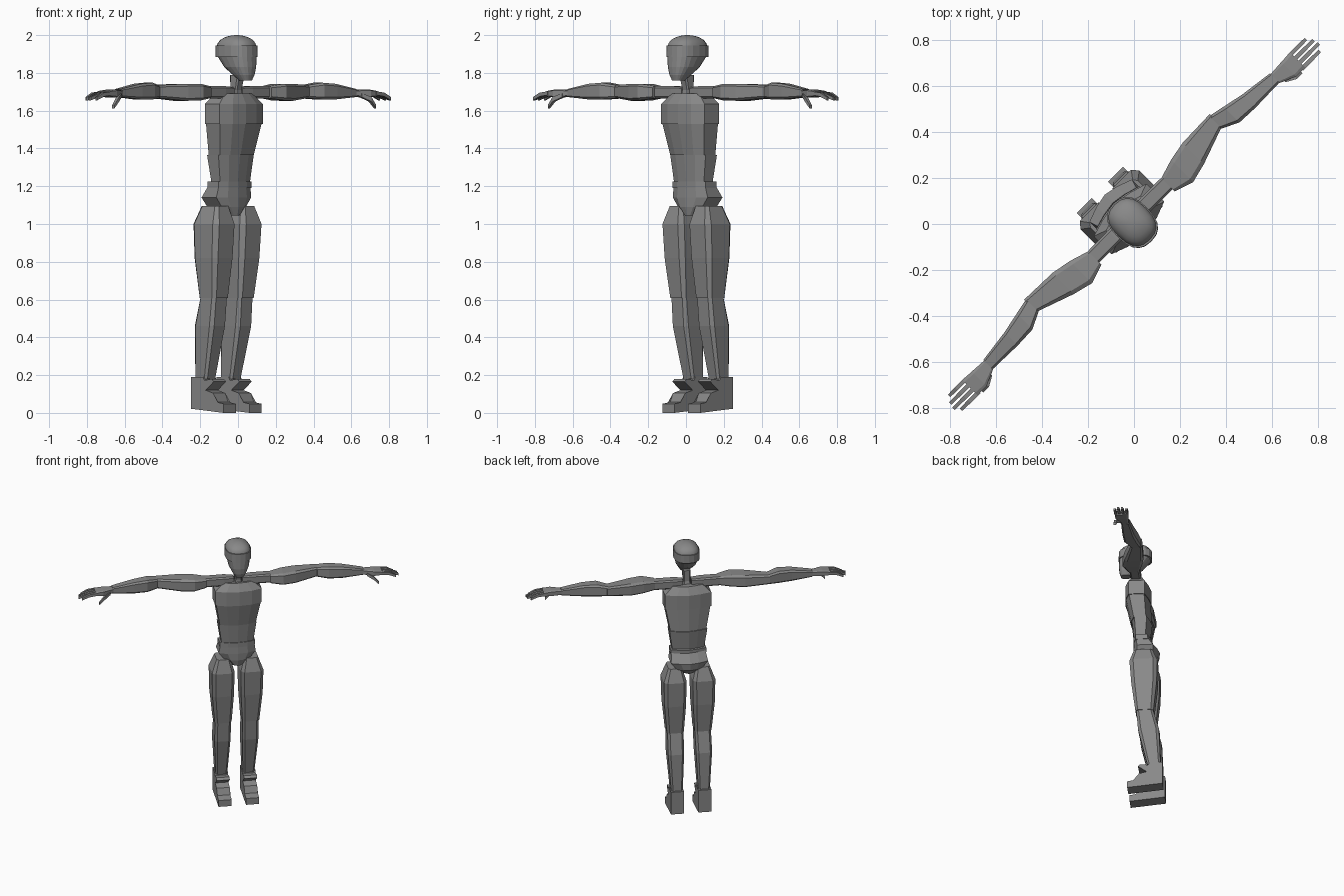
import bpy, bmesh, math

cube = bpy.data.objects.get("Cube")
if cube:
    bpy.data.objects.remove(cube)

grey = bpy.data.materials.new("mid_grey")
grey.use_nodes = True
grey.diffuse_color = (0.25, 0.25, 0.25, 1)
grey.node_tree.nodes["Principled BSDF"].inputs["Base Color"].default_value = (0.25, 0.25, 0.25, 1)
grey.node_tree.nodes["Principled BSDF"].inputs["Roughness"].default_value = 0.8

TURN = math.radians(45)   # the whole figure stands turned

# Unit cross-sections, from -1 to 1 on both axes
SQUARE = [(-1, -1), (1, -1), (1, 1), (-1, 1)]
C = 0.72
CHAMFER = [(-C, -1), (C, -1), (1, -C), (1, C), (C, 1), (-C, 1), (-1, C), (-1, -C)]
TORSO = [(0, -1), (0.55, -0.9), (1, -0.6), (1, 0.6), (0.5, 0.86),
         (0, 1), (-0.5, 0.86), (-1, 0.6), (-1, -0.6), (-0.55, -0.9)]
ROUND = [(math.cos(i * math.tau / 20), math.sin(i * math.tau / 20)) for i in range(20)]
# Rounded square for the skull
SKULL = [(math.copysign(abs(x) ** 0.8, x), math.copysign(abs(y) ** 0.8, y)) for x, y in ROUND]


def finish(name, bm, mirror):
    bmesh.ops.recalc_face_normals(bm, faces=bm.faces)
    mesh = bpy.data.meshes.new(name)
    bm.to_mesh(mesh)
    bm.free()
    mesh.materials.append(grey)
    obj = bpy.data.objects.new(name, mesh)
    bpy.context.collection.objects.link(obj)
    obj.rotation_euler.z = TURN
    if mirror:
        obj.modifiers.new("Mirror", "MIRROR")
        obj.modifiers["Mirror"].use_mirror_merge = False
    return obj


def loft(name, shape, sections, along="Z", mirror=False):
    """Skin sections (position, a_min, a_max, b_min, b_max) along an axis."""
    bm = bmesh.new()
    rings = []
    for t, a0, a1, b0, b1 in sections:
        ring = []
        for p, q in shape:
            a = (a0 + a1) / 2 + p * (a1 - a0) / 2
            b = (b0 + b1) / 2 + q * (b1 - b0) / 2
            ring.append(bm.verts.new((a, b, t) if along == "Z" else (t, a, b)))
        rings.append(ring)
    n = len(shape)
    for low, high in zip(rings, rings[1:]):
        for i in range(n):
            j = (i + 1) % n
            bm.faces.new((low[i], low[j], high[j], high[i]))
    bm.faces.new(rings[0])
    bm.faces.new(rings[-1])
    return finish(name, bm, mirror)


def centred(name, shape, sections):
    """Loft symmetric about x = 0 from (z, half_width, front, back)."""
    return loft(name, shape, [(z, -w, w, f, b) for z, w, f, b in sections])


# Torso
centred("chest", TORSO, [(1.53, .162, -.06, .122), (1.635, .162, -.06, .122), (1.69, .105, -.03, .09)])
centred("ribs", TORSO, [(1.365, .126, -.02, .122), (1.53, .156, -.055, .118)])
centred("abdomen", TORSO, [(1.225, .112, .0, .11), (1.365, .132, -.014, .128)])
centred("waistband", TORSO, [(1.19, .124, -.005, .13), (1.225, .124, -.005, .13)])
centred("pelvis", TORSO, [(1.045, .035, .005, .13), (1.09, .09, -.005, .175),
                          (1.14, .13, -.005, .18), (1.215, .116, .0, .12)])

# Head and neck
centred("neck", CHAMFER, [(1.66, .035, -.015, .055), (1.71, .024, -.01, .04), (1.79, .026, -.03, .04)])
centred("face", SKULL, [(1.76, .03, -.09, -.025), (1.79, .05, -.1, .015),
                        (1.83, .07, -.104, .07), (1.89, .082, -.102, .118)])
centred("head_band", SKULL, [(1.885, .09, -.107, .126), (1.945, .09, -.105, .126)])
dome = centred("skull_cap", SKULL, [(1.94, .086, -.098, .12)] + [
    (1.94 + .06 * math.sin(a), .086 * math.cos(a), .011 - .109 * math.cos(a), .011 + .109 * math.cos(a))
    for a in (.3, .6, .9, 1.2, 1.45)])
for obj in bpy.context.selected_objects:
    obj.select_set(False)
dome.select_set(True)
bpy.context.view_layer.objects.active = dome
bpy.ops.object.shade_smooth_by_angle(angle=math.radians(40))

# Arms
loft("shoulder", CHAMFER, [(.03, -.005, .055, 1.675, 1.725), (.1, -.012, .06, 1.665, 1.73),
                           (.235, -.012, .058, 1.665, 1.73)], "X", True)
loft("upper_arm", CHAMFER, [(.225, -.025, .057, 1.665, 1.73), (.31, -.053, .083, 1.655, 1.742),
                            (.4, -.03, .1, 1.652, 1.742), (.57, .03, .105, 1.668, 1.735)], "X", True)
loft("forearm", CHAMFER, [(.56, .025, .1, 1.665, 1.735), (.635, -.012, .085, 1.66, 1.748),
                          (.73, -.016, .065, 1.66, 1.742), (.88, -.012, .045, 1.672, 1.715)], "X", True)
loft("palm", CHAMFER, [(.87, -.01, .04, 1.675, 1.71), (.95, -.045, .045, 1.67, 1.712),
                       (1.005, -.045, .048, 1.675, 1.705)], "X", True)
for finger, y, tip in (("little", .04, 1.095), ("ring", .013, 1.115),
                       ("middle", -.013, 1.12), ("index", -.039, 1.1)):
    loft(finger + "_finger", SQUARE, [(.99, y - .009, y + .009, 1.683, 1.702),
                                      (1.05, y - .009, y + .009, 1.675, 1.695),
                                      (tip, y - .007, y + .007, 1.655, 1.672)], "X", True)
loft("thumb", SQUARE, [(.9, -.03, -.008, 1.672, 1.692), (.945, -.055, -.033, 1.648, 1.672),
                       (.98, -.055, -.038, 1.612, 1.63)], "X", True)

# Legs
loft("thigh", CHAMFER, [(.608, .038, .156, .022, .147), (.82, .025, .176, -.005, .17),
                        (1.0, .022, .18, -.018, .175), (1.095, .05, .145, .01, .14)], mirror=True)
loft("shin", CHAMFER, [(.18, .055, .135, .105, .195), (.46, .042, .154, .04, .185),
                       (.608, .04, .152, .028, .145)], mirror=True)

# Shoes: side outline (y, z) given thickness across the foot
outline = [(.21, .19), (.21, .022), (-.035, 0), (-.035, .048), (.025, .058), (.045, .105),
           (.1, .12), (.04, .165), (.055, .18), (.11, .172), (.12, .19)]
bm = bmesh.new()
sides = [[bm.verts.new((x, y, z)) for y, z in outline] for x in (.05, .142)]
for side in sides:
    bm.faces.new(side)
for i in range(len(outline)):
    j = (i + 1) % len(outline)
    bm.faces.new((sides[0][i], sides[0][j], sides[1][j], sides[1][i]))
bmesh.ops.triangulate(bm, faces=[f for f in bm.faces if len(f.verts) > 4])
finish("shoe", bm, True)
